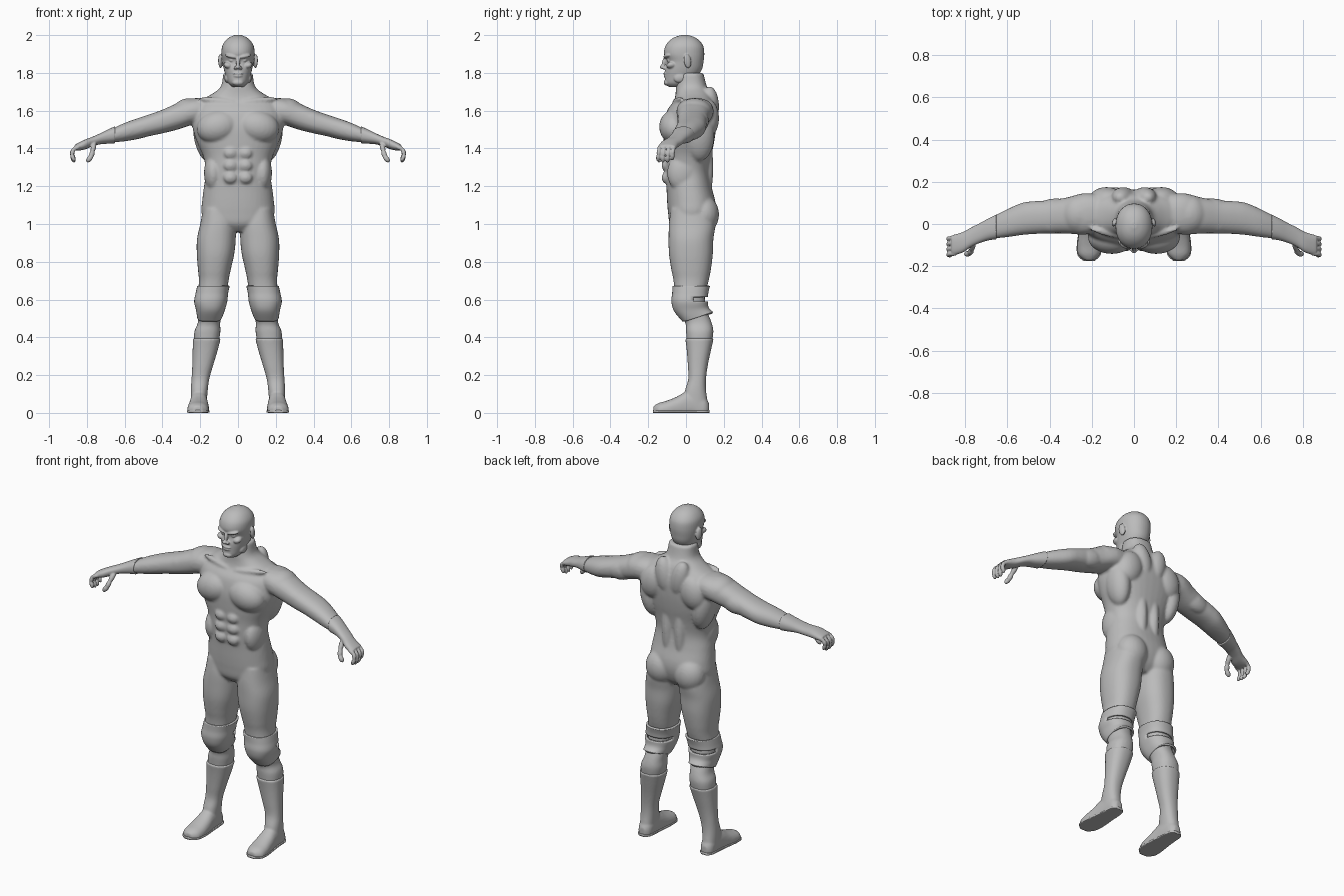
import bpy, bmesh, math
from mathutils import Vector, Matrix, Euler

old = bpy.data.objects.get("Cube")
if old:
    bpy.data.objects.remove(old, do_unlink=True)

# One plain clay colour for everything
clay = bpy.data.materials.new("clay_grey")
clay.use_nodes = True
clay.diffuse_color = (0.5, 0.5, 0.5, 1)
clay.node_tree.nodes["Principled BSDF"].inputs["Base Color"].default_value = clay.diffuse_color


def place(axis, t, a, b):
    """Point at distance t along the loft axis, with cross-section offsets a and b."""
    return Vector({"x": (t, a, b), "y": (a, t, b), "z": (a, b, t)}[axis])


def spline(rows, steps):
    """Smoothly resample the section rows."""
    ext = [rows[0], *rows, rows[-1]]
    result = []
    for p, q, r, s in zip(ext, ext[1:], ext[2:], ext[3:]):
        for k in range(steps):
            u = k / steps
            result.append([0.5 * (2 * b + (c - a) * u + (2 * a - 5 * b + 4 * c - d) * u * u
                                  + (3 * b - a - 3 * c + d) * u ** 3)
                           for a, b, c, d in zip(p, q, r, s)])
    result.append(rows[-1])
    return result


def loft(bm, axis, rows, power=2.3, sides=40, steps=5, capped=True):
    """Skin rounded sections; each row is position, a min, a max, b min, b max."""
    rings = []
    for t, a_min, a_max, b_min, b_max in spline(rows, steps):
        ring = []
        for i in range(sides):
            ang = math.tau * i / sides
            c, s = math.cos(ang), math.sin(ang)
            c = math.copysign(abs(c) ** (2 / power), c)
            s = math.copysign(abs(s) ** (2 / power), s)
            ring.append(bm.verts.new(place(axis, t,
                                           (a_min + a_max + (a_max - a_min) * c) / 2,
                                           (b_min + b_max + (b_max - b_min) * s) / 2)))
        rings.append(ring)
    for low, high in zip(rings, rings[1:]):
        for i in range(sides):
            j = (i + 1) % sides
            bm.faces.new((low[i], low[j], high[j], high[i]))
    if capped:
        bm.faces.new(rings[0])
        bm.faces.new(rings[-1])


def ball(bm, centre, radii, turn=(0, 0, 0)):
    matrix = (Matrix.Translation(centre) @ Euler(turn).to_matrix().to_4x4()
              @ Matrix.Diagonal((*radii, 1)))
    bmesh.ops.create_uvsphere(bm, u_segments=24, v_segments=16, radius=1, matrix=matrix)


def chain(bm, points, radius):
    """Rounded segments that follow a path, for fingers and long thin forms."""
    for p, q in zip(points, points[1:]):
        p, q = Vector(p), Vector(q)
        turn = (q - p).to_track_quat("X", "Z").to_euler()
        ball(bm, (p + q) / 2, ((q - p).length / 2 + radius * 0.7, radius, radius), turn)


def mirror(bm):
    """Copy everything built so far to the other side."""
    copy = bmesh.ops.duplicate(bm, geom=bm.verts[:] + bm.edges[:] + bm.faces[:])["geom"]
    for v in copy:
        if isinstance(v, bmesh.types.BMVert):
            v.co.x *= -1


def finish(name, bm, side=1, voxel=None, smooth=4):
    for v in bm.verts:
        v.co.x *= side
    bmesh.ops.recalc_face_normals(bm, faces=bm.faces[:])
    for f in bm.faces:
        f.smooth = True
    mesh = bpy.data.meshes.new(name)
    bm.to_mesh(mesh)
    bm.free()
    mesh.materials.append(clay)
    obj = bpy.data.objects.new(name, mesh)
    bpy.context.scene.collection.objects.link(obj)
    if voxel:
        fuse = obj.modifiers.new("fuse", "REMESH")
        fuse.mode = "VOXEL"
        fuse.voxel_size = voxel
        fuse.use_smooth_shade = True
        relax = obj.modifiers.new("relax", "SMOOTH")
        relax.factor = 0.5
        relax.iterations = smooth
    return obj


# Body: paired limbs and muscles first, then the central trunk
body = bmesh.new()
loft(body, "x", [(.16, -.04, .14, 1.53, 1.665), (.24, -.05, .145, 1.525, 1.665),
                 (.32, -.045, .125, 1.5, 1.64), (.4, -.045, .112, 1.48, 1.605),
                 (.47, -.047, .108, 1.465, 1.58), (.53, -.052, .1, 1.45, 1.56),
                 (.6, -.062, .07, 1.438, 1.535), (.67, -.07, .034, 1.432, 1.502),
                 (.71, -.08, .01, 1.432, 1.48)])
loft(body, "z", [(1.08, .03, .185, -.08, .14), (1, .012, .2, -.09, .155),
                 (.92, .012, .217, -.092, .145), (.84, .02, .218, -.09, .142),
                 (.76, .038, .212, -.078, .132), (.7, .05, .207, -.066, .12),
                 (.62, .062, .213, -.06, .1), (.55, .078, .212, -.05, .108),
                 (.48, .094, .212, -.005, .135), (.43, .093, .231, 0, .145),
                 (.36, .105, .232, .006, .135)])
muscles = {
    "chest": ((.105, -.062, 1.515), (.115, .08, .088), (0, .25, 0)),
    "deltoid": ((.265, .045, 1.595), (.085, .092, .07), (0, .2, 0)),
    "biceps": ((.39, .005, 1.555), (.085, .05, .046), (0, .3, 0)),
    "triceps": ((.37, .075, 1.545), (.09, .046, .055), (0, .3, 0)),
    "lat": ((.175, .07, 1.47), (.06, .08, .14), (0, .15, 0)),
    "shoulder_blade": ((.13, .118, 1.56), (.08, .057, .1), (0, -.3, 0)),
    "upper_back": ((.05, .125, 1.62), (.055, .05, .11), (0, .2, 0)),
    "lower_back": ((.042, .095, 1.3), (.038, .05, .2), (0, 0, 0)),
    "oblique": ((.13, -.02, 1.27), (.05, .08, .1), (0, 0, 0)),
    "glute": ((.095, .095, 1.05), (.092, .08, .1), (0, 0, 0)),
}
for centre, radii, turn in muscles.values():
    ball(body, centre, radii, turn)
for row in range(3):
    ball(body, (.04, -.106, 1.245 + .065 * row), (.036, .023, .031))
chain(body, [(.03, -.066, 1.645), (.2, -.025, 1.664)], .015)
mirror(body)
trunk = [(.96, .08, -.05, .1), (1, .17, -.085, .135), (1.06, .193, -.095, .155),
         (1.12, .19, -.1, .155), (1.2, .18, -.104, .135), (1.28, .17, -.112, .125),
         (1.36, .185, -.113, .135), (1.44, .22, -.118, .15), (1.52, .242, -.118, .16),
         (1.6, .235, -.1, .162), (1.65, .205, -.065, .15), (1.69, .135, -.055, .135),
         (1.73, .09, -.053, .11), (1.8, .078, -.04, .092)]
loft(body, "z", [(z, -w, w, front, back) for z, w, front, back in trunk])
finish("body", body, voxel=.008)

# Head: paired features first, then the skull and middle of the face
head = bmesh.new()
ball(head, (.036, -.101, 1.888), (.034, .017, .01), (0, -.2, .3))      # brow
ball(head, (.033, -.09, 1.866), (.014, .012, .009))                    # eye
ball(head, (.05, -.075, 1.84), (.026, .03, .018), (0, -.3, .4))        # cheekbone
ball(head, (.013, -.117, 1.827), (.01, .012, .009))                    # nostril
ball(head, (.093, .008, 1.862), (.011, .02, .038), (.15, 0, .3))       # ear
ball(head, (.058, -.03, 1.775), (.014, .035, .026), (.3, 0, 0))        # jaw
mirror(head)
skull = [(1.725, .028, -.09, 0), (1.745, .05, -.11, .03), (1.78, .064, -.112, .06),
         (1.82, .075, -.111, .085), (1.86, .082, -.102, .093), (1.9, .087, -.117, .097),
         (1.94, .084, -.11, .092), (1.97, .067, -.088, .072), (1.99, .042, -.058, .043),
         (2.001, .012, -.02, .008)]
loft(head, "z", [(z, -w, w, front, back) for z, w, front, back in skull], power=2.15)
chain(head, [(0, -.108, 1.882), (0, -.122, 1.838)], .011)              # nose bridge
ball(head, (0, -.124, 1.831), (.013, .016, .011))                      # nose tip
ball(head, (0, -.109, 1.797), (.028, .011, .006))                      # upper lip
ball(head, (0, -.108, 1.783), (.024, .011, .006))                      # lower lip
ball(head, (0, -.1, 1.748), (.03, .018, .016))                         # chin
finish("head", head, voxel=.004, smooth=3)

foot_rows = [(.122, .19, .225, 0, .05), (.1, .17, .245, -.03, .085),
             (.05, .163, .25, -.03, .12), (0, .16, .255, -.03, .112),
             (-.05, .155, .262, -.03, .085), (-.1, .154, .268, -.03, .065),
             (-.145, .162, .264, -.03, .052), (-.172, .19, .235, -.01, .036)]

for side, label in ((1, "left"), (-1, "right")):
    # Gloved hand with curled fingers and a thumb
    hand = bmesh.new()
    loft(hand, "x", [(.65, -.072, .046, 1.427, 1.518), (.69, -.078, .026, 1.425, 1.5),
                     (.73, -.09, .004, 1.422, 1.48), (.77, -.108, -.016, 1.411, 1.462),
                     (.81, -.135, -.038, 1.395, 1.447), (.85, -.145, -.05, 1.388, 1.427),
                     (.865, -.14, -.055, 1.394, 1.418)])
    for i in range(4):
        y = -.063 - .025 * i
        drop = (.012, 0, 0, .006)[i]
        chain(hand, [(.84, y, 1.41), (.873, y - .004, 1.395),
                     (.88, y - .008, 1.36 + drop), (.868, y - .01, 1.332 + drop)], .0115)
    chain(hand, [(.76, -.09, 1.43), (.77, -.125, 1.385), (.777, -.138, 1.357),
                 (.795, -.142, 1.335)], .014)
    finish(label + "_hand", hand, side, voxel=.004, smooth=3)

    # Boot with a flat bottom
    boot = bmesh.new()
    loft(boot, "z", [(.395, .091, .239, -.004, .147), (.33, .108, .24, .004, .132),
                     (.25, .132, .242, .01, .115), (.18, .152, .246, .012, .106),
                     (.12, .16, .25, -.005, .106), (.05, .166, .25, -.02, .115),
                     (.01, .168, .248, -.02, .115)])
    loft(boot, "y", foot_rows)
    for v in boot.verts:
        v.co.z = max(v.co.z, .004)
    finish(label + "_boot", boot, side, voxel=.006)

    # Sole welt that rims the foot
    sole = bmesh.new()
    loft(sole, "y", [(y * 1.02, a - .003, b + .003, 0, .014)
                     for y, a, b, low, high in foot_rows], power=5)
    finish(label + "_sole", sole, side)

    # Knee pad shell, open behind the knee, lower edge rising to the back
    pad = bmesh.new()
    loft(pad, "z", [(.672, .044, .216, -.072, .127), (.635, .052, .224, -.073, .118),
                    (.59, .057, .232, -.077, .116), (.54, .07, .222, -.064, .122),
                    (.485, .086, .216, -.02, .144)], steps=6, capped=False)
    gap = [f for f in pad.faces
           if f.calc_center_median().y > .045 and .592 < f.calc_center_median().z < .616]
    bmesh.ops.delete(pad, geom=gap, context="FACES")
    for v in pad.verts:
        v.co.z += max(0, v.co.y) * max(0, .57 - v.co.z) * 4
    shell = finish(label + "_knee_pad", pad, side).modifiers.new("shell", "SOLIDIFY")
    shell.thickness = .012
    shell.offset = -1
